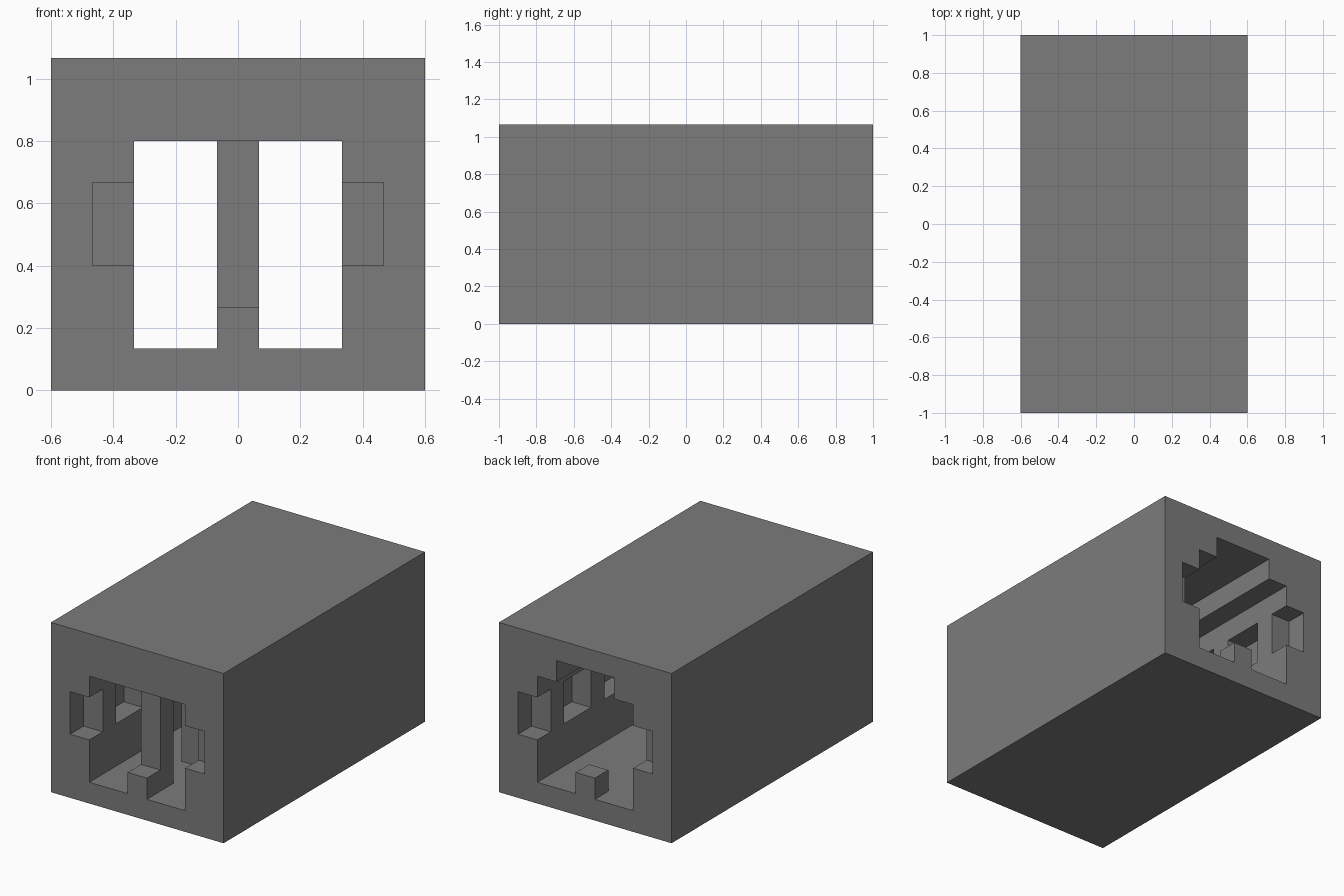
import bpy, bmesh, math
from mathutils import Vector

if "Cube" in bpy.data.objects:
    bpy.data.objects.remove(bpy.data.objects["Cube"])

WIDE, LONG, HIGH = 9, 15, 8      # block size in modules
UNIT = 2 / LONG
VAULT_START = 8                  # the raised ceiling runs from here to the back

grey = bpy.data.materials.new("stone_grey")
grey.use_nodes = True
colour = (0.2, 0.2, 0.2, 1)
grey.diffuse_color = colour
grey.node_tree.nodes["Principled BSDF"].inputs["Base Color"].default_value = colour


def part_at(i, j, k):
    """Name of the part filling a module, or None for air."""
    if not (0 <= i < WIDE and 0 <= j < LONG and 0 <= k < HIGH):
        return None
    side = abs(i - WIDE // 2)            # distance from the centre line
    pier_row = j % 3 == 1
    if side == 0 and 1 <= k <= 5:
        if pier_row and j < VAULT_START:
            return "centre_posts"
        if k == 1 and j in (0, LONG - 1):
            return "door_sills"
    hall = side <= 2 and 1 <= k <= 5
    niche = side == 3 and k in (3, 4) and not pier_row
    vault = side <= 1 and k == 6 and j >= VAULT_START
    return None if hall or niche or vault else "hall_shell"


def build(name):
    """Skin every module of one part where it meets the air."""
    bm = bmesh.new()
    for i in range(WIDE):
        for j in range(LONG):
            for k in range(HIGH):
                if part_at(i, j, k) != name:
                    continue
                centre = Vector((i + 0.5 - WIDE / 2, j + 0.5 - LONG / 2, k + 0.5))
                for axis in range(3):
                    for sign in (-1, 1):
                        n = [0, 0, 0]
                        n[axis] = sign
                        if part_at(i + n[0], j + n[1], k + n[2]):
                            continue
                        n = Vector(n)
                        u = Vector((n.y, n.z, n.x))
                        v = n.cross(u)
                        mid = centre + n / 2
                        loop = (-u - v, u - v, u + v, v - u)
                        bm.faces.new([bm.verts.new((mid + c / 2) * UNIT) for c in loop])
    bmesh.ops.remove_doubles(bm, verts=bm.verts, dist=UNIT / 100)
    # merge the module faces into large flat ones
    bmesh.ops.dissolve_limit(bm, angle_limit=math.radians(1),
                             verts=bm.verts, edges=bm.edges)
    mesh = bpy.data.meshes.new(name)
    bm.to_mesh(mesh)
    bm.free()
    mesh.materials.append(grey)
    bpy.context.collection.objects.link(bpy.data.objects.new(name, mesh))


# Outer block with its hollow hall, the posts in it and the sill at each end
for part in ("hall_shell", "centre_posts", "door_sills"):
    build(part)
